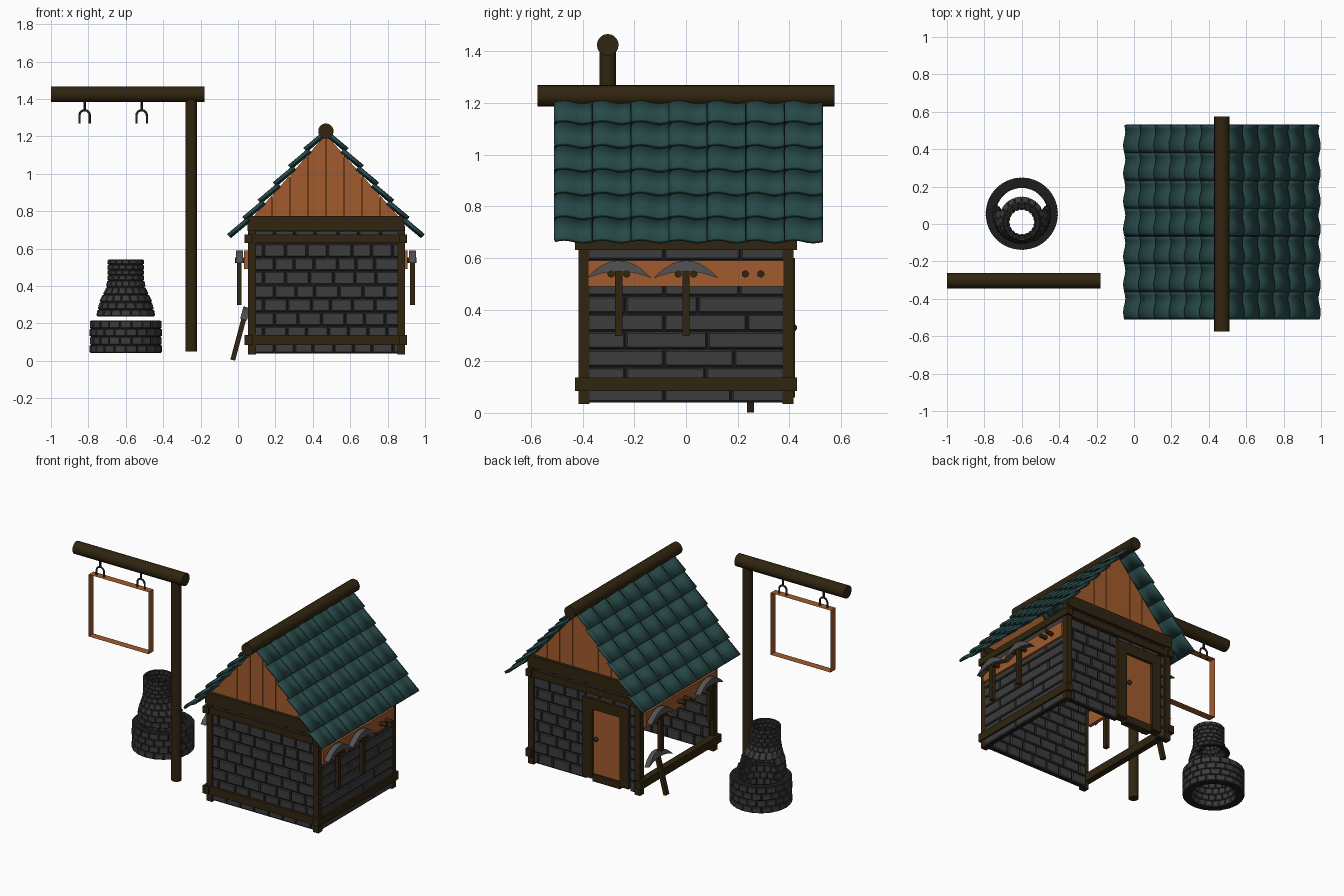
import bpy, bmesh, math, random
from mathutils import Vector, Matrix

if "Cube" in bpy.data.objects:
    bpy.data.objects.remove(bpy.data.objects["Cube"])
random.seed(4)

def mat(name, r, g, b):
    m = bpy.data.materials.new(name)
    m.diffuse_color = (r, g, b, 1)
    m.use_nodes = True
    m.node_tree.nodes["Principled BSDF"].inputs["Base Color"].default_value = m.diffuse_color
    return m

DARK = mat("dark timber", .030, .018, .005)
ORANGE = mat("orange wood", .36, .105, .026)
STONE = mat("grey stone", .045, .045, .047)
MORTAR = mat("dark mortar", .012, .012, .012)
TEAL = mat("teal tile", .020, .066, .064)
STEEL = mat("steel", .085, .085, .09)
IRON = mat("black iron", .02, .02, .022)

def obj(name, bm, m, smooth=False):
    bmesh.ops.recalc_face_normals(bm, faces=bm.faces)
    me = bpy.data.meshes.new(name)
    bm.to_mesh(me)
    bm.free()
    me.materials.append(m)
    o = bpy.data.objects.new(name, me)
    bpy.context.collection.objects.link(o)
    if smooth:
        bpy.ops.object.select_all(action='DESELECT')
        o.select_set(True)
        bpy.context.view_layer.objects.active = o
        bpy.ops.object.shade_smooth_by_angle(angle=math.radians(40))
    return o

def prism(bm, a, b):
    """Closed solid between two matching point loops."""
    A = [bm.verts.new(p) for p in a]
    B = [bm.verts.new(p) for p in b]
    bm.faces.new(A)
    bm.faces.new(B[::-1])
    for i in range(len(A)):
        j = (i + 1) % len(A)
        bm.faces.new((A[i], B[i], B[j], A[j]))

def add_box(bm, x0, x1, y0, y1, z0, z1):
    loop = ((x0, y0), (x1, y0), (x1, y1), (x0, y1))
    prism(bm, [(x, y, z0) for x, y in loop], [(x, y, z1) for x, y in loop])

def box(name, m, *dims):
    bm = bmesh.new()
    add_box(bm, *dims)
    return obj(name, bm, m)

def rod(name, m, p, q, r, n=20):
    p, q = Vector(p), Vector(q)
    bm = bmesh.new()
    rot = (q - p).to_track_quat('Z', 'Y').to_matrix().to_4x4()
    bmesh.ops.create_cone(bm, cap_ends=True, segments=n, radius1=r, radius2=r,
                          depth=(q - p).length, matrix=Matrix.Translation((p + q) / 2) @ rot)
    return obj(name, bm, m, True)

def wall(name, along_x, a0, a1, c, z0, z1, row, width, depth=.04):
    """Staggered bevelled stones around a mortar core."""
    def put(bm, p, q, d, lo, hi):
        add_box(bm, *((p, q, c - d, c + d) if along_x else (c - d, c + d, p, q)), lo, hi)
    bm = bmesh.new()
    n = max(1, round((z1 - z0) / row))
    h = (z1 - z0) / n
    for i in range(n):
        a = a0
        step = width * (.5 if i % 2 else 1)
        while a < a1 - .005:
            b = min(a + step, a1)
            if a1 - b < width * .25:
                b = a1
            put(bm, a + .003, b - .003, depth / 2, z0 + i * h + .003, z0 + (i + 1) * h - .003)
            a, step = b, width * random.uniform(.85, 1.15)
    bmesh.ops.bevel(bm, geom=bm.edges[:], offset=.005, segments=1, affect='EDGES')
    obj(name + "_stones", bm, STONE)
    bm = bmesh.new()
    put(bm, a0, a1, depth / 2 - .008, z0, z1)
    obj(name + "_mortar", bm, MORTAR)

# Stone walls (left side stays open)
wall("front_wall", True, .08, .87, -.385, .04, .70, .0735, .115)
wall("right_wall", False, -.385, .385, .872, .04, .66, .0667, .30)
wall("back_wall_wide", True, .47, .87, .385, .04, .70, .0735, .115)
wall("back_wall_narrow", True, .08, .14, .385, .04, .70, .0735, .115)
wall("back_wall_lintel", True, .14, .47, .385, .58, .70, .0735, .115)

# Timber frame
for x in (.075, .873):
    for y in (-.395, .395):
        box("corner_post", DARK, x - .021, x + .021, y - .021, y + .021, .035, .72)
for s in (-1, 1):
    box("gable_beam", DARK, .05, .89, s * .41 - .015, s * .41 + .015, .695, .775)
    box("upper_beam", DARK, .04, .90, s * .40 - .02, s * .40 + .02, .63, .675)
    for z0, z1 in ((.085, .138), (.63, .675)):
        x = .47 + s * .412
        box("side_beam", DARK, x - .022, x + .022, -.43, .43, z0, z1)
box("front_bottom_beam", DARK, .04, .90, -.42, -.38, .085, .138)

# Gables: vertical boards over a backing triangle
APEX, ANG = 1.21, math.radians(48.5)
roof_z = lambda x: APEX - math.tan(ANG) * abs(x - .47)
for s in (-1, 1):
    bm = bmesh.new()
    tri = ((.085, .76), (.855, .76), (.47, APEX - .01))
    prism(bm, [(x, s * .385, z) for x, z in tri], [(x, s * .395, z) for x, z in tri])
    for i in range(8):
        x0, x1 = .086 + i * .096 + .0015, .086 + (i + 1) * .096 - .0015
        q = ((x0, .765), (x1, .765), (x1, max(.766, roof_z(x1))), (x0, max(.766, roof_z(x0))))
        prism(bm, [(x, s * .39, z) for x, z in q], [(x, s * .405, z) for x, z in q])
    obj("gable_boards", bm, ORANGE)

# Roof: overlapping wavy tiles, six courses of seven on each slope
for s in (-1, 1):
    bm = bmesh.new()
    def slope(u, off, y):
        return (.47 + s * (u * math.cos(ANG) + off * math.sin(ANG)), y,
                APEX - u * math.sin(ANG) + off * math.cos(ANG))
    for c in range(6):
        for t in range(7):
            rows = []
            for u, lift in ((c * .123, .008), (c * .123 + .135, .028)):
                row = []
                for k in range(9):
                    v = k / 8
                    y = -.51 + (t + .008 + v * .984) * 1.04 / 7
                    row.append(bm.verts.new(slope(u, lift + .008 * math.sin(2 * math.pi * v), y)))
                rows.append(row)
            for k in range(8):
                bm.faces.new((rows[0][k], rows[0][k + 1], rows[1][k + 1], rows[1][k]))
    o = obj("roof_tiles", bm, TEAL, True)
    sol = o.modifiers.new("thickness", 'SOLIDIFY')
    sol.thickness, sol.offset = .014, 0
rod("ridge_log", DARK, (.47, -.575, 1.228), (.47, .575, 1.228), .041)

# Door in the back wall
box("door", ORANGE, .205, .41, .375, .405, .09, .53)
box("door_frame_left", DARK, .135, .205, .365, .422, .06, .60)
box("door_frame_right", DARK, .41, .485, .365, .422, .06, .60)
box("door_frame_top", DARK, .205, .41, .365, .422, .53, .60)
box("door_sill", DARK, .205, .41, .365, .415, .04, .09)
bm = bmesh.new()
bmesh.ops.create_uvsphere(bm, u_segments=12, v_segments=8, radius=.015,
                          matrix=Matrix.Translation((.385, .415, .33)))
obj("door_knob", bm, IRON, True)

# Pickaxes and their racks
def pickaxe(loc, tilt=0):
    bm = bmesh.new()
    add_box(bm, -.013, .013, -.014, .014, 0, .265)
    parts = [obj("pickaxe_handle", bm, DARK)]
    bm = bmesh.new()
    ts = [i / 7 - 1 for i in range(15)]
    loop = [(.125 * t, .292 - .068 * t * t) for t in ts]
    loop += [(.125 * t, .25 - .028 * t * t) for t in ts[-2:0:-1]]
    prism(bm, [(-.019, y, z) for y, z in loop], [(.019, y, z) for y, z in loop])
    parts.append(obj("pickaxe_head", bm, STEEL))
    for p in parts:
        p.location, p.rotation_euler = loc, (0, tilt, 0)

for s, spots in ((1, (-.26, 0)), (-1, (.26, -.26))):
    wx = .47 + s * .425
    box("rack_plank", ORANGE, wx - .012, wx + .012, -.38, .38, .49, .59)
    for y in (-.26, 0, .26):
        for d in (-.03, .03):
            rod("rack_peg", DARK, (wx, y + d, .538), (wx + s * .06, y + d, .538), .014, 12)
    for y in spots:
        pickaxe((.47 + s * .463, y, .298))
pickaxe((-.028, .25, .004), math.radians(15))

# Sign post with an open, unfilled frame
rod("sign_post", DARK, (-.25, -.303, .05), (-.25, -.303, 1.41), .032)
rod("sign_beam", DARK, (-1, -.303, 1.425), (-.18, -.303, 1.425), .042)
for hx in (-.82, -.515):
    rod("hook_stem", IRON, (hx, -.303, 1.39), (hx, -.303, 1.335), .007, 8)
    cu = bpy.data.curves.new("sign_hook", 'CURVE')
    cu.dimensions, cu.bevel_depth, cu.bevel_resolution = '3D', .006, 2
    cu.use_fill_caps = True
    pts = [(-.028, 1.268)] + [(-.028 * math.cos(a * math.pi / 8), 1.312 + .028 * math.sin(a * math.pi / 8))
                              for a in range(9)] + [(.028, 1.268)]
    sp = cu.splines.new('POLY')
    sp.points.add(len(pts) - 1)
    for p, (x, z) in zip(sp.points, pts):
        p.co = (hx + x, -.303, z, 1)
    cu.materials.append(IRON)
    o = bpy.data.objects.new("sign_hook", cu)
    bpy.context.collection.objects.link(o)
    bpy.ops.object.select_all(action='DESELECT')
    o.select_set(True)
    bpy.context.view_layer.objects.active = o
    bpy.ops.object.convert(target='MESH')
bm = bmesh.new()
rim = [(-.89, 1.28), (-.44, 1.28), (-.44, .86), (-.89, .86)]
f, b = [[bm.verts.new((x, y, z)) for x, z in rim] for y in (-.329, -.277)]
for i in range(4):
    j = (i + 1) % 4
    bm.faces.new((f[i], f[j], b[j], b[i]))
obj("sign_frame", bm, ORANGE)

# Round stone furnace: base ring, dome open at the back, chimney
CX, CY = -.6, .055
def ring(bm, lo, hi, th, n, turn, gap, inset, cut):
    for k in range(n):
        a0, a1 = [2 * math.pi * (k + turn + e) / n for e in (gap, 1 - gap)]
        if cut and math.sin((a0 + a1) / 2) > .25:
            continue
        loops = []
        for (z, r, dy), e in ((lo, gap * .06), (hi, -gap * .06)):
            loops.append([(CX + q * math.cos(a), CY + dy + q * math.sin(a), z + e) for q, a in
                          ((r - inset, a0), (r - inset, a1), (r - th + inset, a1), (r - th + inset, a0))])
        prism(bm, *loops)

def masonry(name, profile, th, n, cut_below=0):
    stones, core = bmesh.new(), bmesh.new()
    for i, (lo, hi) in enumerate(zip(profile, profile[1:])):
        cut = hi[0] < cut_below
        ring(stones, lo, hi, th, n, i % 2 / 2, .04, 0, cut)
        ring(core, lo, hi, th, n, i % 2 / 2, 0, .006, cut)
    bmesh.ops.bevel(stones, geom=stones.edges[:], offset=.003, segments=1, affect='EDGES')
    obj(name + "_stones", stones, STONE)
    obj(name + "_mortar", core, MORTAR)

masonry("furnace_base", [(.042 + i * .0435, .194, 0) for i in range(5)], .055, 20)
masonry("furnace_dome", [(.238, .158, -.005), (.275, .152, -.01), (.315, .142, -.02), (.355, .124, -.03),
                         (.395, .106, -.042), (.43, .100, -.045)], .035, 18, .38)
masonry("furnace_chimney", [(.43 + i * .028, .099, -.045) for i in range(5)], .025, 16)
